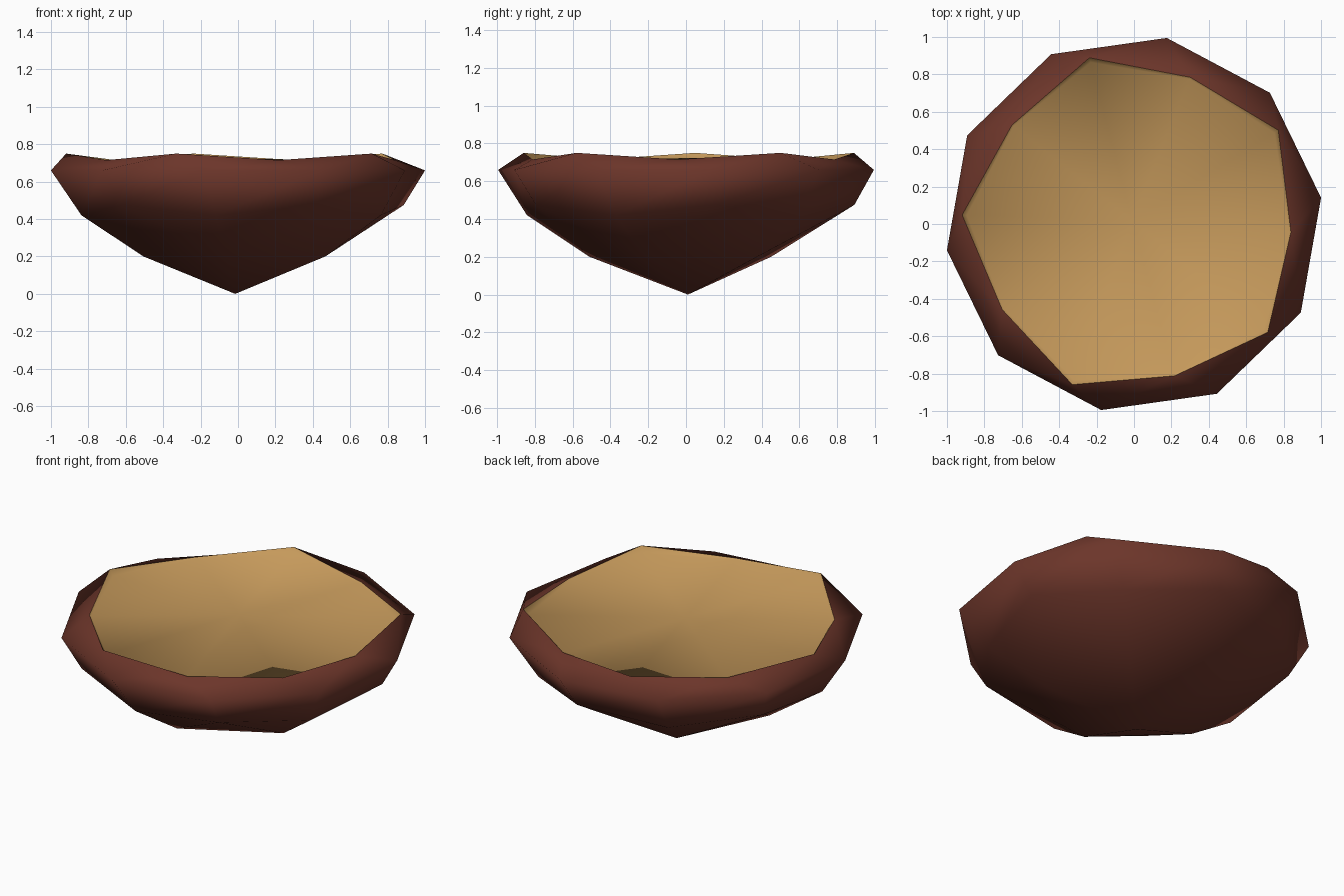
import bpy, bmesh
from math import cos, sin, radians

old = bpy.data.objects.get("Cube")
if old:
    bpy.data.objects.remove(old, do_unlink=True)


def material(name, color):
    m = bpy.data.materials.new(name)
    m.diffuse_color = (*color, 1)
    m.use_nodes = True
    m.node_tree.nodes["Principled BSDF"].inputs["Base Color"].default_value = (*color, 1)
    return m


def ring(bm, count, start, *levels):
    """Ring of vertices that alternates between the given (radius, height) levels."""
    verts = []
    for i in range(count):
        r, z = levels[i % len(levels)]
        a = radians(start + 360 * i / count)
        verts.append(bm.verts.new((r * cos(a), r * sin(a), z)))
    return verts


def band(bm, low, high):
    """Triangulated strip between two rings of equal count."""
    n = len(low)
    for i in range(n):
        j = (i + 1) % n
        bm.faces.new((low[i], low[j], high[j]))
        bm.faces.new((low[i], high[j], high[i]))


def fan(bm, tip, verts):
    for i in range(len(verts)):
        bm.faces.new((tip, verts[i], verts[(i + 1) % len(verts)]))


def finish(bm, name, mat, smooth_angle):
    mesh = bpy.data.meshes.new(name)
    bm.to_mesh(mesh)
    bm.free()
    obj = bpy.data.objects.new(name, mesh)
    bpy.context.collection.objects.link(obj)
    mesh.materials.append(mat)
    bpy.ops.object.select_all(action="DESELECT")
    obj.select_set(True)
    bpy.context.view_layer.objects.active = obj
    bpy.ops.object.shade_smooth_by_angle(angle=radians(smooth_angle))


shell_brown = material("shell brown", (0.15, 0.036, 0.023))
filling_tan = material("filling tan", (0.56, 0.32, 0.105))

RIM_START = -3
RIM = ((0.84, 0.715), (0.92, 0.75))

# Outer shell: pointed base, flared sides and a lip turned inwards
bm = bmesh.new()
tip = bm.verts.new((-0.015, 0.01, 0))
base = ring(bm, 5, 47, (0.515, 0.2))
side = ring(bm, 10, 46, (0.85, 0.42), (0.9, 0.475))
edge = ring(bm, 10, 44, (1.01, 0.66))
rim = ring(bm, 10, RIM_START, *RIM)
fan(bm, tip, base[::-1])
for k in range(5):
    n = (k + 1) % 5
    near, mid, far = side[2 * k], side[2 * k + 1], side[2 * n]
    bm.faces.new((base[k], near, mid))
    bm.faces.new((base[k], mid, base[n]))
    bm.faces.new((base[n], mid, far))
band(bm, side, edge)
band(bm, edge, rim[1:] + rim[:1])
bmesh.ops.recalc_face_normals(bm, faces=bm.faces)
finish(bm, "bowl_shell", shell_brown, 80)

# Filling: shallow surface with raised corners that meet the lip
bm = bmesh.new()
centre = bm.verts.new((-0.01, 0.02, 0.722))
floor = ring(bm, 10, RIM_START, (0.83, 0.708), (0.895, 0.715))
rim = ring(bm, 10, RIM_START, *RIM)
fan(bm, centre, floor)
band(bm, rim, floor)
finish(bm, "filling", filling_tan, 80)
